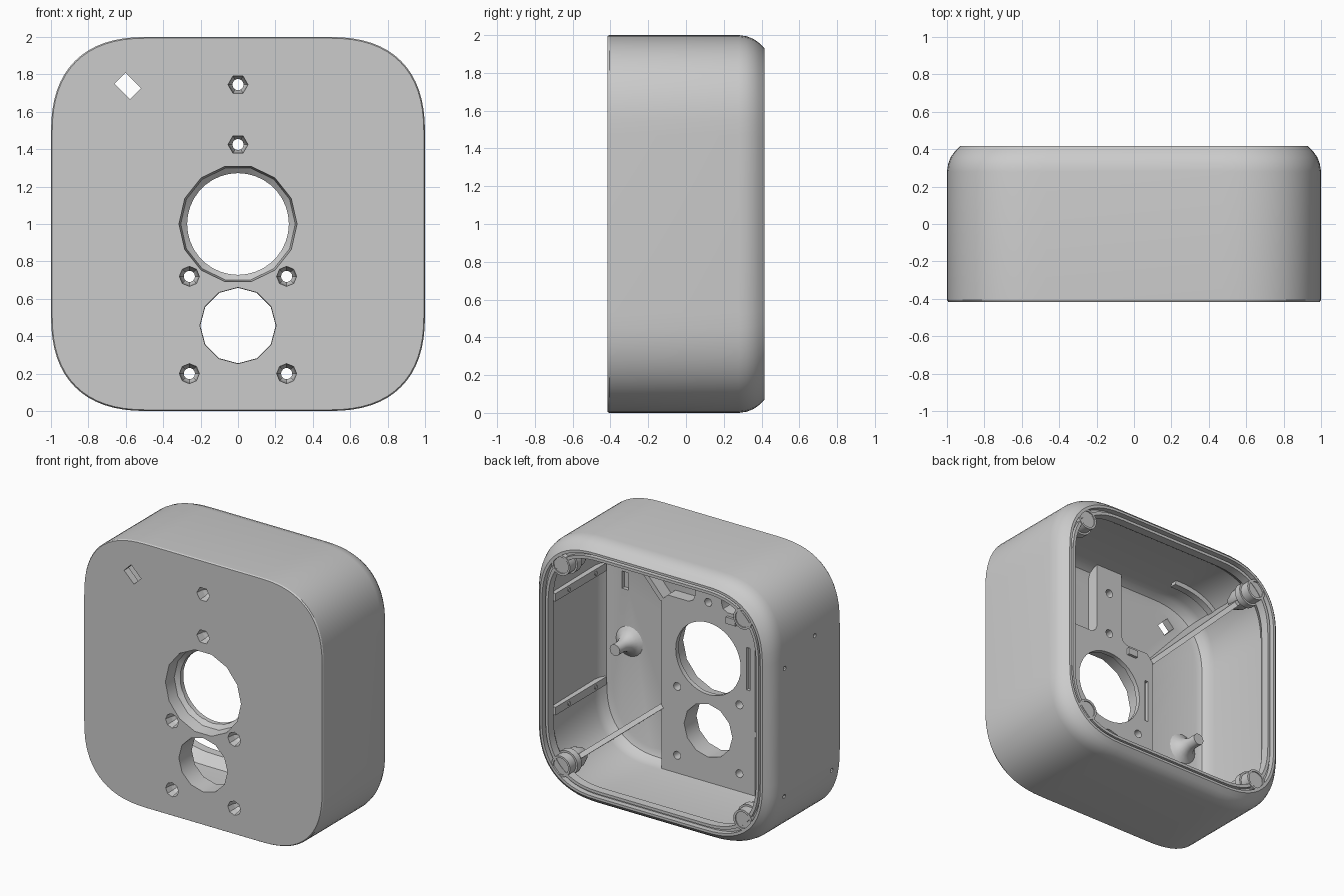
import bpy, bmesh, math
from mathutils import Matrix, Vector

if "Cube" in bpy.data.objects:
    bpy.data.objects.remove(bpy.data.objects["Cube"])

grey = bpy.data.materials.new("plain grey")
grey.diffuse_color = (0.6, 0.6, 0.6, 1)
grey.use_nodes = True
grey.node_tree.nodes["Principled BSDF"].inputs["Base Color"].default_value = grey.diffuse_color
cutters = []


def make(name, bm, cutter=False):
    bmesh.ops.recalc_face_normals(bm, faces=bm.faces)
    me = bpy.data.meshes.new(name)
    bm.to_mesh(me)
    bm.free()
    ob = bpy.data.objects.new(name, me)
    bpy.context.collection.objects.link(ob)
    me.materials.append(grey)
    if cutter:
        ob.hide_render = True
        cutters.append(ob)
    return ob


def outline(inset, y, n=16):
    """Soft-cornered square ring, inset from the 2 x 2 outline."""
    r = 0.53 - 0.7 * inset
    c = 1 - inset - r
    pts = []
    for q in range(4):
        for i in range(n + 1):
            t = math.pi / 2 * i / n
            a = r * max(math.cos(t), 0) ** 0.8 if i < n else 0
            p = Vector((c + a, c + r * math.sin(t) ** 0.8))
            p.rotate(Matrix.Rotation(q * math.pi / 2, 2))
            pts.append((p.x, y, p.y + 1))
    return pts


def prism(name, pts, y0, y1, cutter=False):
    """Extrude an (x, z) polygon from y0 to y1."""
    bm = bmesh.new()
    f = bm.faces.new([bm.verts.new((x, y0, z)) for x, z in pts])
    ext = bmesh.ops.extrude_face_region(bm, geom=[f])["geom"]
    bmesh.ops.translate(bm, vec=(0, y1 - y0, 0), verts=[v for v in ext if isinstance(v, bmesh.types.BMVert)])
    if not any(g is f for g in ext) and f.is_valid is False:
        bmesh.ops.holes_fill(bm, edges=bm.edges)
    return make(name, bm, cutter)


def ngon(x, z, r, n):
    return [(x + r * math.cos(2 * math.pi * i / n), z + r * math.sin(2 * math.pi * i / n)) for i in range(n)]


def bar(x, z, w, h, ang=0):
    """Rectangle centred on x, z and turned by ang."""
    c, s = math.cos(ang), math.sin(ang)
    return [(x + a * w / 2 * c - b * h / 2 * s, z + a * w / 2 * s + b * h / 2 * c)
            for a, b in ((-1, -1), (1, -1), (1, 1), (-1, 1))]


def lathe(name, x, z, profile, n=20, cutter=False):
    """Turned part along y from (radius, y) points, closed at both ends."""
    bm = bmesh.new()
    rings = [[bm.verts.new((px, y, pz)) for px, pz in ngon(x, z, r, n)] for r, y in profile]
    for a, b in zip(rings, rings[1:]):
        for i in range(n):
            bm.faces.new((a[i], a[(i + 1) % n], b[(i + 1) % n], b[i]))
    bm.faces.new(rings[-1])
    bm.faces.new(rings[0][::-1])
    return make(name, bm, cutter)


# Shell: front face, outer wall, rounded rim, seal groove, inner wall, floor
FRONT, BACK, FLOOR, PLATE = -0.416, 0.416, -0.36, -0.265
profile = [(0.006, FRONT), (0, FRONT + 0.01), (0, 0.28), (0.006, 0.32), (0.02, 0.357), (0.041, 0.387),
           (0.07, BACK), (0.088, BACK), (0.088, 0.375), (0.11, 0.375), (0.11, 0.405), (0.131, 0.405),
           (0.131, 0.34), (0.072, 0.26), (0.063, -0.25), (0.073, -0.3), (0.098, -0.342), (0.14, FLOOR)]
bm = bmesh.new()
rings = [[bm.verts.new(p) for p in outline(i, y)] for i, y in profile]
for a, b in zip(rings, rings[1:]):
    for i in range(len(a)):
        j = (i + 1) % len(a)
        bm.faces.new((a[i], a[j], b[j], b[i]))
bm.faces.new(rings[0])
bm.faces.new(rings[-1])
shell = make("shell", bm)

# Raised mounting plate with a narrow strip running up to the top wall
half = [(0.39, 0.055), (0.39, 1.34), (0.34, 1.39), (0.16, 1.39), (0.125, 1.41), (0.11, 1.45), (0.11, 1.935)]
plate = prism("mounting_plate", half + [(-x, z) for x, z in half[::-1]], FLOOR - 0.003, PLATE)

# Cutters: stepped lens opening, lower opening, countersunk screw holes, angled window
lathe("lens_step_cutter", 0, 1.0, [(0.317, FRONT - 0.01), (0.306, -0.325), (0.27, -0.295)], 14, True)
prism("lens_cutter", ngon(0, 1.0, 0.272, 36), -0.5, 0, True)
lathe("lower_opening_cutter", 0, 0.457, [(0.204, FRONT - 0.01), (0.198, 0)], 12, True)
for x, z, n in ((0, 1.745, 6), (0, 1.425, 6), (-0.26, 0.72, 8), (0.26, 0.72, 8), (-0.26, 0.2, 8), (0.26, 0.2, 8)):
    lathe("screw_head_cutter", x, z, [(0.054, FRONT - 0.002), (0.046, -0.36), (0.027, -0.33)], n, True)
    prism("screw_cutter", ngon(x, z, 0.03, 14), -0.5, 0, True)
prism("window_cutter", bar(-0.59, 1.738, 0.117, 0.083, -math.pi / 4), -0.5, -0.3, True)
# Blind slots in the plate and floor
prism("plate_slot_cutter", bar(-0.335, 1.01, 0.03, 0.32), PLATE - 0.03, 0, True)
prism("floor_slot_cutter", bar(0.76, 1.35, 0.055, 0.13), FLOOR - 0.03, -0.3, True)
# Small screw holes in the side wall
for y, z in ((0.25, 1.39), (0.25, 0.42), (-0.11, 1.5), (-0.32, 0.4)):
    bm = bmesh.new()
    bmesh.ops.create_cone(bm, cap_ends=True, segments=10, radius1=0.016, radius2=0.016, depth=0.08,
                          matrix=Matrix.Translation((-1, y, z)) @ Matrix.Rotation(math.pi / 2, 4, 'Y'))
    make("side_hole_cutter", bm, True)

for ob in (shell, plate):
    for c in cutters:
        m = ob.modifiers.new("cut", 'BOOLEAN')
        m.operation, m.solver, m.object = 'DIFFERENCE', 'EXACT', c
    bpy.ops.object.select_all(action='DESELECT')
    ob.select_set(True)
    bpy.context.view_layer.objects.active = ob
    bpy.ops.object.convert(target='MESH')
for c in cutters:
    bpy.data.objects.remove(c)

# Short collared screw posts in the corners
for sx in (-1, 1):
    for sz in (-1, 1):
        lathe("corner_post", sx * 0.76, 1 + sz * 0.76,
              [(0.05, 0.16), (0.075, 0.22), (0.075, 0.29), (0.092, 0.29), (0.092, 0.34), (0.078, 0.34),
               (0.078, 0.41), (0.062, 0.41), (0.062, 0.402)])
        # Diagonal ribs from the plate; two rise as gussets to their posts
        a = Vector((0.385, 0.34 if sz > 0 else 0.46))
        b = Vector((0.82, 0.82))
        side = Vector((-(b - a).y, (b - a).x)).normalized() * 0.018
        top = [(0, PLATE), (0.7, 0.28), (1, 0.28)] if sx * sz < 0 else [(0, PLATE), (1, PLATE)]
        bm = bmesh.new()
        loops = []
        for s in (-1, 1):
            loop = []
            for t, y in [(1, FLOOR - 0.002), (0, FLOOR - 0.002)] + top:
                p = a.lerp(b, t) + side * s
                loop.append(bm.verts.new((sx * p.x, y, 1 + sz * p.y)))
            bm.faces.new(loop)
            loops.append(loop)
        for i in range(len(loops[0])):
            j = (i + 1) % len(loops[0])
            bm.faces.new((loops[0][i], loops[0][j], loops[1][j], loops[1][i]))
        make("diagonal_rib", bm)

# Curved ledge along one upper inside corner
arc = [[(x, z) for x, y, z in outline(i, 0) if x < -0.42 and z > 1.78] for i in (0.05, 0.1)]
prism("corner_ledge", arc[0] + arc[1][::-1], -0.13, -0.08)

# Locating pegs with flared bases
for x, z in ((0.725, 0.9), (-0.74, 0.82)):
    lathe("locating_peg", x, z, [(0.115, FLOOR - 0.002), (0.09, -0.345), (0.068, -0.325), (0.052, -0.295),
                                 (0.042, -0.26), (0.042, -0.185)])

# Slide rails on one side wall, with screw heads
for z in (0.57, 1.43):
    prism("side_rail", bar(0.92, z, 0.05, 0.06), -0.33, 0.28)
    for y in (-0.2, 0.12):
        bm = bmesh.new()
        bmesh.ops.create_cone(bm, cap_ends=True, segments=10, radius1=0.015, radius2=0.015, depth=0.01,
                              matrix=Matrix.Translation((0.893, y, z)) @ Matrix.Rotation(math.pi / 2, 4, 'Y'))
        make("rail_screw", bm)

# Small cable clip beside the strip
prism("cable_clip", bar(-0.2, 1.34, 0.08, 0.05), PLATE - 0.002, PLATE + 0.02)

# Smooth shading with crisp edges
bpy.ops.object.select_all(action='SELECT')
bpy.context.view_layer.objects.active = shell
bpy.ops.object.shade_smooth_by_angle(angle=math.radians(30))
